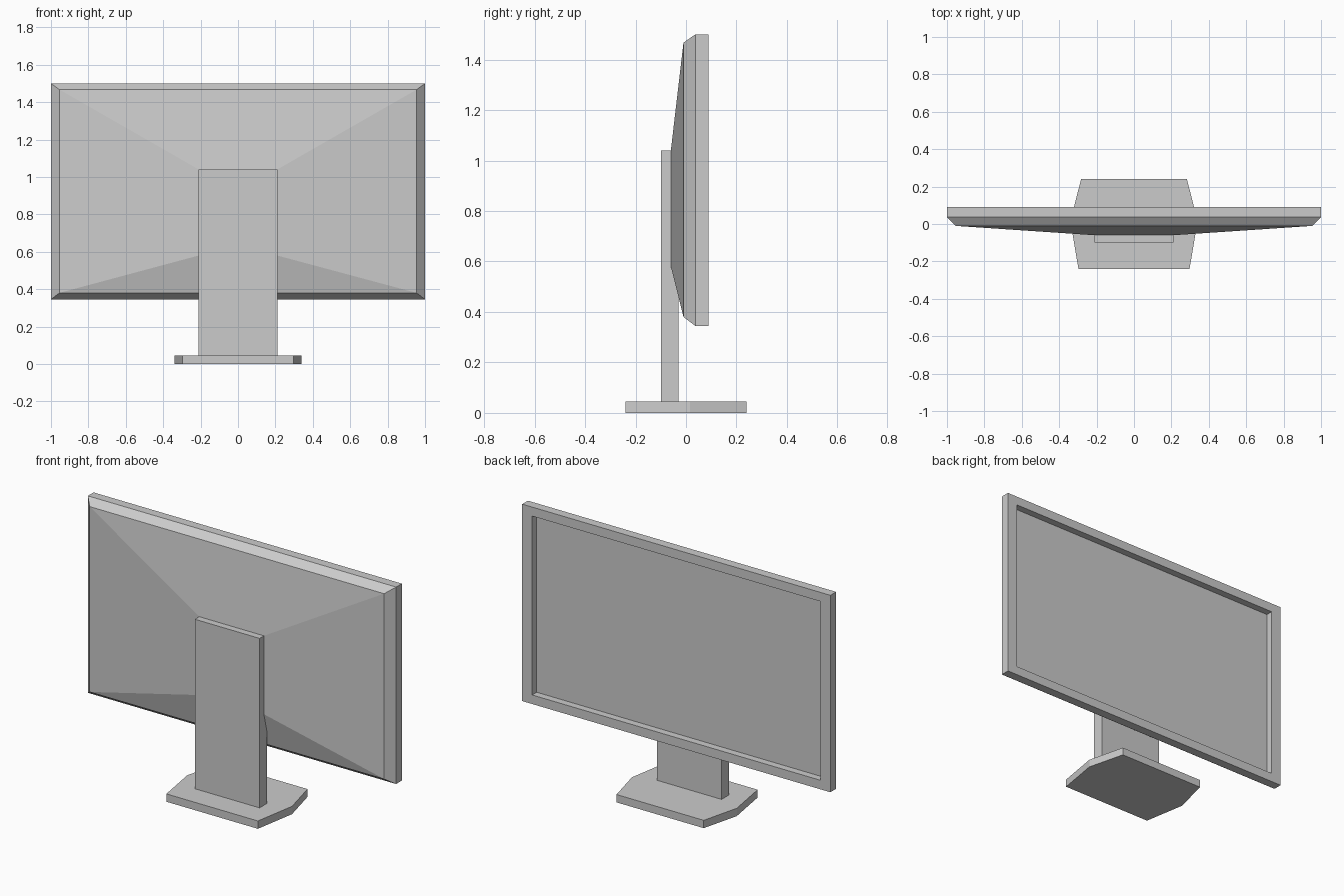
import bpy, bmesh

if "Cube" in bpy.data.objects:
    bpy.data.objects.remove(bpy.data.objects["Cube"])


def finish(bm, name):
    bmesh.ops.recalc_face_normals(bm, faces=bm.faces)
    mesh = bpy.data.meshes.new(name)
    bm.to_mesh(mesh)
    bm.free()
    obj = bpy.data.objects.new(name, mesh)
    bpy.context.collection.objects.link(obj)
    return obj


def loft(name, rings):
    """Bridge matching closed rings of points and cap both ends."""
    bm = bmesh.new()
    loops = [[bm.verts.new(p) for p in ring] for ring in rings]
    for a, b in zip(loops, loops[1:]):
        n = len(a)
        for i in range(n):
            j = (i + 1) % n
            bm.faces.new((a[i], a[j], b[j], b[i]))
    bm.faces.new(loops[0])
    bm.faces.new(loops[-1])
    return finish(bm, name)


def upright_rect(half_x, z0, z1, y):
    return [(-half_x, y, z0), (half_x, y, z0), (half_x, y, z1), (-half_x, y, z1)]


# Screen housing: tapered rear shell, chamfered rim, bezel and recessed display
loft("screen_housing", [
    upright_rect(0.21, 0.58, 1.04, -0.06),
    upright_rect(0.955, 0.38, 1.467, -0.01),
    upright_rect(1.0, 0.345, 1.5, 0.037),
    upright_rect(1.0, 0.345, 1.5, 0.09),
    upright_rect(0.935, 0.398, 1.447, 0.09),
    upright_rect(0.935, 0.398, 1.447, 0.048),
])

# Upright stand column
loft("stand_column", [
    upright_rect(0.21, 0.046, 1.04, -0.10),
    upright_rect(0.21, 0.046, 1.04, -0.03),
])

# Six-sided foot plate
right_side = [(0.297, -0.24), (0.34, 0.015), (0.283, 0.24)]
outline = right_side + [(-x, y) for x, y in reversed(right_side)]
loft("foot_plate", [[(x, y, z) for x, y in outline] for z in (0.0, 0.046)])
